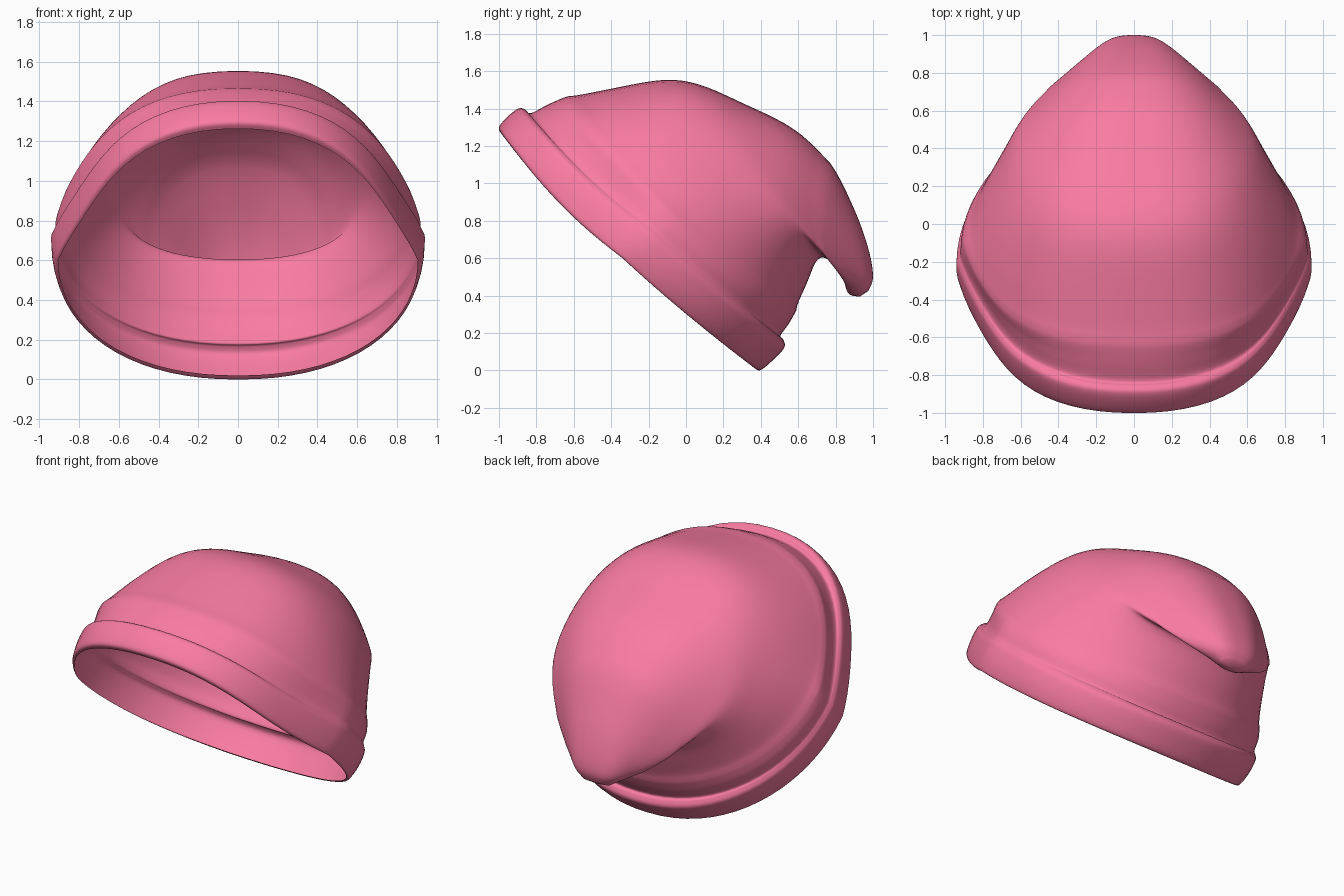
import bpy, bmesh, math

if "Cube" in bpy.data.objects:
    bpy.data.objects.remove(bpy.data.objects["Cube"])

SEGS, STEPS = 72, 5

# Rings from opening to drooping tip:
# (front/top y, z,  back/bottom y, z,  side y, z,  half width)
RINGS = [
    (-0.985, 1.262, 0.36, 0.02, -0.34, 0.60, 0.905),
    (-1.00, 1.30, 0.395, 0.00, -0.33, 0.61, 0.92),
    (-0.95, 1.36, 0.46, 0.05, -0.27, 0.66, 0.937),
    (-0.895, 1.40, 0.525, 0.12, -0.21, 0.72, 0.94),
    (-0.86, 1.395, 0.52, 0.165, -0.19, 0.745, 0.93),
    (-0.83, 1.375, 0.505, 0.185, -0.17, 0.76, 0.92),
    (-0.73, 1.425, 0.55, 0.25, -0.12, 0.81, 0.915),
    (-0.60, 1.475, 0.60, 0.34, -0.07, 0.87, 0.89),
    (-0.35, 1.525, 0.655, 0.46, 0.10, 0.93, 0.81),
    (-0.10, 1.57, 0.69, 0.56, 0.27, 0.95, 0.73),
    (0.10, 1.53, 0.715, 0.595, 0.40, 0.96, 0.67),
    (0.32, 1.425, 0.745, 0.60, 0.50, 0.93, 0.62),
    (0.58, 1.305, 0.79, 0.57, 0.61, 0.84, 0.55),
    (0.77, 1.11, 0.825, 0.535, 0.72, 0.72, 0.45),
    (0.90, 0.86, 0.845, 0.48, 0.83, 0.59, 0.32),
    (0.975, 0.65, 0.855, 0.44, 0.90, 0.51, 0.22),
    (1.00, 0.50, 0.87, 0.41, 0.935, 0.455, 0.15),
    (0.975, 0.425, 0.895, 0.397, 0.935, 0.41, 0.09),
]


def catmull(a, b, c, d, t):
    return tuple(0.5 * (2*q + (r - p)*t + (2*p - 5*q + 4*r - s)*t*t
                        + (3*q - p - 3*r + s)*t**3)
                 for p, q, r, s in zip(a, b, c, d))


def ring_points(r, u):
    """Oval ring bent through its top, side and bottom points.
    Brim rings are pinched at the front corners, crown rings flattened."""
    ty, tz, by, bz, sy, sz, w = r
    brim = min(max((8.5 - u) / 3, 0), 1)
    crown = min(max((u - 6) / 3, 0), 1)
    pts = []
    for i in range(SEGS):
        a = 2 * math.pi * i / SEGS
        v, s = math.cos(a), math.sin(a)
        front = max(0, math.sin(math.pi * v)) * brim
        power = 0.92 - 0.17 * crown * (min(max(v * 2, 0), 1))
        x = w * math.copysign(abs(s) ** power, s) * (1 - 0.075 * front)
        kt, kb, ks = (v*v + v) / 2, (v*v - v) / 2, 1 - v*v
        pts.append((x, kt*ty + kb*by + ks*sy,
                    kt*tz + kb*bz + ks*sz - 0.035 * front))
    return pts


# Hat skin: smoothly interpolated rings, open at the brim
bm = bmesh.new()
rows = []
n = len(RINGS)
for i in range(n - 1):
    a, b, c, d = (RINGS[min(max(i + k, 0), n - 1)] for k in (-1, 0, 1, 2))
    for j in range(STEPS + (i == n - 2)):
        t = j / STEPS
        pts = ring_points(catmull(a, b, c, d, t), i + t)
        rows.append([bm.verts.new(p) for p in pts])
for lo, hi in zip(rows, rows[1:]):
    for i in range(SEGS):
        j = (i + 1) % SEGS
        bm.faces.new((lo[i], hi[i], hi[j], lo[j]))

# Closed tip
tip = bm.verts.new((0, 0.93, 0.395))
for i in range(SEGS):
    bm.faces.new((rows[-1][i], tip, rows[-1][(i + 1) % SEGS]))

# Soften the folds of the crown
soft = [v for row in rows[7 * STEPS:13 * STEPS] for v in row]
for _ in range(14):
    bmesh.ops.smooth_vert(bm, verts=soft, factor=0.5, use_axis_x=True,
                          use_axis_y=True, use_axis_z=True)

# Make sure the top of the crown faces outward
bmesh.ops.recalc_face_normals(bm, faces=bm.faces[:])
bm.normal_update()
top = max(bm.faces, key=lambda f: f.calc_center_median().z)
if top.normal.z < 0:
    bmesh.ops.reverse_faces(bm, faces=bm.faces[:])

mesh = bpy.data.meshes.new("slouch_hat")
bm.to_mesh(mesh)
bm.free()
for p in mesh.polygons:
    p.use_smooth = True
hat = bpy.data.objects.new("slouch_hat", mesh)
bpy.context.collection.objects.link(hat)

# Pink cloth
pink = bpy.data.materials.new("pink_cloth")
pink.diffuse_color = (0.95, 0.2, 0.36, 1)
pink.use_nodes = True
pink.node_tree.nodes["Principled BSDF"].inputs["Base Color"].default_value = pink.diffuse_color
mesh.materials.append(pink)
